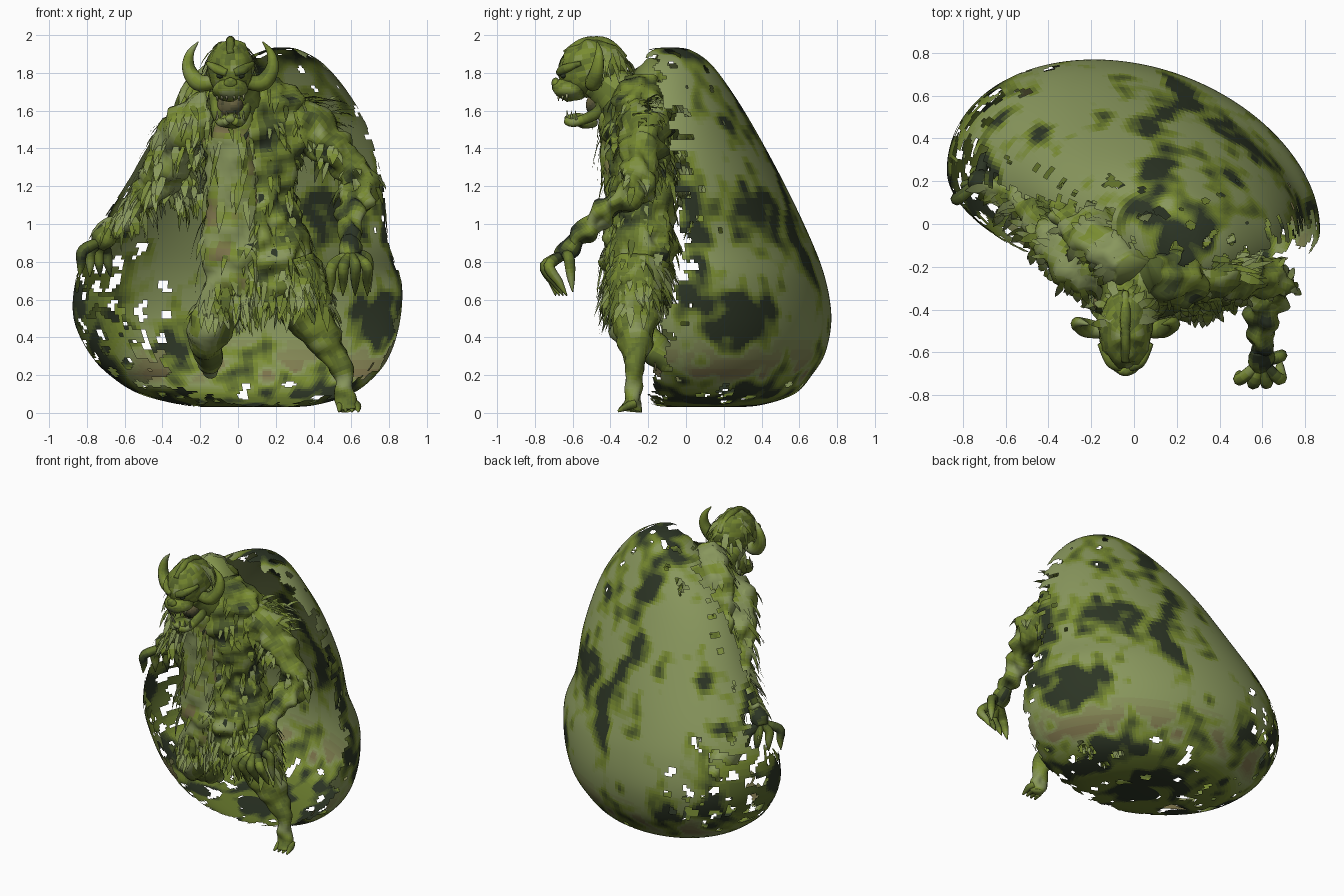
import bpy, bmesh, math, random
from mathutils import Vector, noise, Matrix

if "Cube" in bpy.data.objects:
    bpy.data.objects.remove(bpy.data.objects["Cube"])

random.seed(4)
COLORS = dict(olive=(0.25, 0.31, 0.11), green=(0.19, 0.26, 0.03), moss=(0.10, 0.14, 0.025),
              dark=(0.025, 0.035, 0.018), brown=(0.20, 0.17, 0.07), bone=(0.40, 0.38, 0.22))
SKIN = ['olive', 'green', 'moss', 'green']
MUSCLE = ['dark', 'moss', 'green', 'olive']
FUR = ['olive', 'olive', 'green', 'moss']
MATS = {}
BLEND = 4


def blended(a, b, k):
    """Shared material part way between two base colours"""
    key = a if k == 0 else f'{a}_{b}_{k}'
    if key not in MATS:
        c = [p + (q - p) * k / BLEND for p, q in zip(COLORS[a], COLORS[b])]
        MATS[key] = bpy.data.materials.new(key)
        MATS[key].diffuse_color = (*c, 1)
    return MATS[key]


def spline(pts, t):
    """Catmull-Rom through tuples of any length, t in 0..1"""
    s = t * (len(pts) - 1)
    i = min(int(s), len(pts) - 2)
    f = s - i
    a, b, c, d = (pts[max(0, min(len(pts) - 1, i + k))] for k in (-1, 0, 1, 2))
    return [0.5 * (2 * q + (r - p) * f + (2 * p - 5 * q + 4 * r - w) * f * f
                   + (3 * q - p - 3 * r + w) * f ** 3) for p, q, r, w in zip(a, b, c, d)]


def skin_rings(bm, rings):
    vs = [[bm.verts.new(p) for p in r] for r in rings]
    n = len(vs[0])
    for a, b in zip(vs, vs[1:]):
        for i in range(n):
            bm.faces.new((a[i], a[(i + 1) % n], b[(i + 1) % n], b[i]))
    bm.faces.new(vs[0])
    bm.faces.new(vs[-1])
    bmesh.ops.recalc_face_normals(bm, faces=bm.faces)


def finish(name, bm, palette, scale=9, pick=None):
    """Mesh to object, colours blended per face by noise"""
    me = bpy.data.meshes.new(name)
    top = (len(palette) - 1) * BLEND
    for a, b in zip(palette, palette[1:]):
        for k in range(BLEND):
            me.materials.append(blended(a, b, k))
    me.materials.append(blended(palette[-1], palette[-1], 0))
    for f in bm.faces:
        f.smooth = True
        c = f.calc_center_median()
        v = pick(c) * BLEND if pick else (noise.noise(c * scale) + 0.5) * top
        f.material_index = max(0, min(top, round(v)))
    bm.to_mesh(me)
    bm.free()
    ob = bpy.data.objects.new(name, me)
    bpy.context.collection.objects.link(ob)


def sampled(bm):
    bm.normal_update()
    return [(f.calc_center_median(), f.normal.copy()) for f in bm.faces]


def tube(name, pts, palette=SKIN, sides=14, steps=6, lump=0.0):
    """Loft of ellipses: points are x, y, z, half width, half depth. Returns surface samples"""
    pts = [p if len(p) == 5 else (*p, p[3]) for p in pts]
    n = (len(pts) - 1) * steps
    bm = bmesh.new()
    rings = []
    for k in range(n + 1):
        p = spline(pts, k / n)
        a, b = spline(pts, max(0, k / n - .01)), spline(pts, min(1, k / n + .01))
        t = (Vector(b[:3]) - Vector(a[:3])).normalized()
        u = t.cross(Vector((0.05, 1, 0))).normalized()
        v = u.cross(t)
        ring = []
        for i in range(sides):
            an = math.tau * i / sides
            d = u * math.cos(an) * p[3] + v * math.sin(an) * p[4]
            q = Vector(p[:3]) + d
            ring.append(q + d.normalized() * noise.noise(q * 13) * lump)
        rings.append(ring)
    skin_rings(bm, rings)
    samples = sampled(bm)
    finish(name, bm, palette)
    return samples


def fur(name, samples, count, length, width=0.02, out=0.35, palette=FUR):
    """Tapered hanging locks scattered over surface samples"""
    bm = bmesh.new()
    for _ in range(count):
        p, nrm = random.choice(samples)
        L = length * random.uniform(.5, 1.3)
        d = (Vector((random.uniform(-.3, .3), random.uniform(-.2, .2), -1)) + nrm * out * 2).normalized()
        s = d.cross(nrm + Vector((.01, .02, .03))).normalized() * width * random.uniform(.6, 1.3)
        rows = []
        for t, w in ((0, .7), (.35, 1), (.7, .6)):
            c = p + d * L * t + nrm * L * .2 * t * (1 - t) + Vector((0, 0, -.25 * L * t * t))
            rows.append((bm.verts.new(c - s * w), bm.verts.new(c + s * w)))
        for a, b in zip(rows, rows[1:]):
            bm.faces.new((a[0], a[1], b[1], b[0]))
        bm.faces.new((*rows[-1], bm.verts.new(p + d * L + Vector((0, 0, -.25 * L)))))
    finish(name, bm, palette)


def ball(name, loc, size, palette=SKIN, tilt=0, lump=0.0):
    bm = bmesh.new()
    bmesh.ops.create_uvsphere(bm, u_segments=24, v_segments=16, radius=1)
    for v in bm.verts:
        d = Matrix.Rotation(tilt, 3, 'X') @ Vector([a * b for a, b in zip(v.co, size)])
        v.co = Vector(loc) + d
        v.co += d.normalized() * noise.noise(v.co * 20) * lump
    samples = sampled(bm)
    finish(name, bm, palette, 14)
    return samples


# --- Large open egg-shaped shell: z, left x, right x, back y, centre y, front radius
LEVELS = [(.03, -.08, .22, .22, .12, .12), (.04, -.28, .40, .40, .11, .27), (.10, -.52, .60, .58, .11, .36),
          (.20, -.68, .73, .67, .11, .40), (.32, -.79, .81, .74, .11, .40), (.50, -.87, .86, .77, .11, .40),
          (.70, -.86, .865, .74, .11, .38), (.90, -.79, .80, .67, .08, .35), (1.2, -.60, .77, .53, .05, .3),
          (1.5, -.42, .69, .37, 0, .28), (1.7, -.24, .58, .25, -.04, .25), (1.85, -.02, .45, .14, -.06, .2),
          (1.92, .14, .33, .04, -.08, .12), (1.935, .2, .26, -.04, -.08, .03)]
EDGE = [(-.17,), (-.12,), (-.02,), (-.03,), (-.1,), (-.18,)]
ramp = lambda v, a, b: max(0, min(1, (v - a) / (b - a)))
bm = bmesh.new()
rings = []
for k in range(131):
    z, xl, xr, yb, cy, fr = spline(LEVELS, k / 130)
    cx, rx = (xl + xr) / 2, (xr - xl) / 2
    ring = []
    for i in range(190):
        c, s = math.cos(math.tau * i / 190), math.sin(math.tau * i / 190)
        ry = (yb - .015 - cy) if s > 0 else fr
        ring.append(Vector((cx + rx * c, cy + ry * s - .16 * rx * c, z)))
    rings.append(ring)
skin_rings(bm, rings)
gone = []
for f in bm.faces:
    c = f.calc_center_median()
    d = c.y - spline(EDGE, ramp(c.z, 0, 1.95))[0]
    low = ramp(c.z, .15, .3) * ramp(-c.z, -1.05, -.9)      # open net on the lower left
    net = ramp(-c.x, .2, .5) * low
    d -= .3 * ramp(-c.x, .5, .7) * ramp(c.z, .6, .75) * ramp(-c.z, -1.05, -.95)
    d -= .2 * ramp(-c.x, -.05, .2) * ramp(c.z, .92, 1.0)   # shell stops at the furry back
    ragged = noise.noise(c * 16) * .07
    hole = noise.noise(Vector((c.x * 13 + 5, c.y * 13, c.z * 16)))
    limit = .16 + d * 2.2
    limit = min(limit, .8 - .45 * ramp(c.z, 1.6, 1.85))      # frayed crown
    if c.z < .16:
        limit = min(limit, .42)                             # frayed base
    if c.x < -.05 and c.y < .26:
        limit = min(limit, .3)                              # torn seam along the back
    limit = min(limit, .9 - .74 * net)
    if d < ragged or hole > limit:
        gone.append(f)
bmesh.ops.delete(bm, geom=gone, context='FACES')


def shell_colour(c):
    streak = noise.noise(Vector((c.x * 4.5, c.y * 4, c.z * 2.4))) + .6 * noise.noise(c * 10)
    streak += .12 * ramp(c.x, -.3, .3)
    return 1 - ramp(-c.z, -.42, -.2) + max(0, streak) * 6 + 2.5 * ramp(-c.z, -.2, -.08) \
        + 2 * ramp(-c.x, .5, .75) * ramp(-c.z, -.9, -.6)


finish('shell', bm, ['brown', 'olive', 'green', 'moss', 'dark'], pick=shell_colour)

# --- Torso, shaggy coat and hanging beard
torso = tube('torso', [(.02, -.22, 1.76, .12, .10), (.06, -.23, 1.62, .28, .17), (.09, -.24, 1.42, .27, .18),
                       (.12, -.23, 1.15, .18, .16), (.15, -.24, .9, .23, .18), (.17, -.26, .68, .29, .17),
                       (.17, -.26, .56, .22, .13)], MUSCLE, 48, 12, .06)
fur('torso_fur', [s for s in torso if s[0].z < 1.75], 300, .085, .018, .25, SKIN + ['dark'])
fur('hip_fur', [s for s in torso if .55 < s[0].z < .75], 110, .12, .018, .25)
beard = tube('beard', [(-.03, -.42, 1.6, .09, .05), (-.04, -.38, 1.4, .13, .07), (-.03, -.36, 1.1, .14, .07),
                       (-.04, -.37, .8, .15, .07), (-.05, -.37, .62, .13, .04)], ['olive', 'olive', 'green', 'brown'], 24, 8, .04)
fur('beard_fur', beard, 75, .16, .02, .08)
fur('beard_tips', [s for s in beard if s[0].z < .7], 35, .12, .02, .05)

# --- Furry back that meets the shell on the left side
mantle = tube('mantle', [(.02, -.21, 1.78, .13, .09), (-.08, -.11, 1.66, .2, .12), (-.17, -.02, 1.48, .2, .11),
                         (-.27, .06, 1.3, .16, .08), (-.38, .12, 1.15, .1, .05)], FUR, 30, 8, .05)
fur('mantle_fur', mantle, 190, .1)

# --- Head with open jaw
tube('neck', [(.02, -.22, 1.58, .17), (-.01, -.34, 1.66, .14), (-.04, -.46, 1.76, .11)], SKIN, 16, 6, .03)
skull = ball('skull', (-.04, -.49, 1.825), (.125, .185, .15), lump=.02, tilt=.25)
ball('muzzle', (-.04, -.61, 1.715), (.095, .095, .06), lump=.015)
ball('nose', (-.04, -.69, 1.745), (.035, .022, .03))
ball('jaw', (-.04, -.555, 1.545), (.065, .085, .035), tilt=-.2, lump=.01)
ball('mouth', (-.04, -.47, 1.63), (.07, .06, .07), ['dark', 'brown'])
tube('crest', [(-.04, -.64, 1.9, .02), (-.04, -.54, 1.965, .022), (-.04, -.42, 1.96, .025), (-.04, -.32, 1.88, .015)])
fur('mane', [s for s in skull if s[0].y > -.48], 60, .12, .02)
for side, tag in ((-1, 'left'), (1, 'right')):
    X = lambda d: -.04 + side * d
    tube('horn_' + tag, [(X(.09), -.5, 1.75, .035), (X(.17), -.49, 1.75, .045), (X(.22), -.47, 1.82, .036),
                         (X(.215), -.46, 1.9, .022), (X(.17), -.47, 1.965, .003)], ['olive', 'green', 'moss'], 10)
    tube('brow_' + tag, [(X(.02), -.67, 1.80, .02), (X(.07), -.645, 1.82, .025), (X(.12), -.56, 1.85, .012)])
    ball('eye_' + tag, (X(.055), -.65, 1.785), (.02, .016, .014), ['dark', 'dark'])
    tube('jaw_side_' + tag, [(X(.085), -.44, 1.70, .03), (X(.075), -.46, 1.6, .03), (X(.05), -.58, 1.54, .025),
                             (X(.02), -.635, 1.545, .02)])
    for j in range(3):
        x, y = X(.02 + .025 * j), -.675 + .022 * j
        tube('upper_tooth_' + tag, [(x, y, 1.69, .01), (x, y, 1.65, .002)], ['olive', 'bone'], 6, 2)
        tube('lower_tooth_' + tag, [(x, y + .05, 1.55, .009), (x, y + .045, 1.6, .002)], ['olive', 'bone'], 6, 2)


def hand(tag, wrist, palm, tips, r=.026):
    """Palm and curled clawed fingers"""
    w, p = Vector(wrist), Vector(palm)
    tube('palm_' + tag, [(*w, .045), (*((w + p) / 2), .06), (*p, .045)], MUSCLE, 12, 5, .015)
    for knuckle, tip in tips:
        k, t = Vector(knuckle), Vector(tip)
        tube('finger_' + tag, [(*p.lerp(w, .2), r), (*k, r * 1.15), (*k.lerp(t, .55), r * .85), (*t, .003)], MUSCLE, 8, 5)


# --- Right arm, reaching forward
arm = tube('arm_right', [(.24, -.22, 1.56, .14), (.4, -.22, 1.48, .13), (.55, -.24, 1.34, .095), (.65, -.26, 1.2, .09),
                         (.62, -.38, 1.1, .075), (.585, -.52, .98, .055), (.585, -.6, .9, .045)], MUSCLE, 24, 9, .06)
fur('arm_right_fur', [s for s in arm if s[0].z > 1.15], 45, .08)
hand('right', (.585, -.58, .92), (.6, -.66, .82),
     [((.50 + .06 * i, -.755 + .02 * abs(i - 1.5), .78), (.49 + .065 * i, -.69 + .02 * i, .62)) for i in range(4)]
     + [((.68, -.62, .82), (.70, -.6, .64))])
fur('shoulder_fur', [(Vector((random.uniform(.2, .52), random.uniform(-.25, -.08), random.uniform(1.52, 1.68))),
                      Vector((random.uniform(.2, 1), random.uniform(-.3, .5), .6)).normalized()) for _ in range(45)], 50, .15, .018, .9)

# --- Left arm, swept back against the shell
arm = tube('arm_left', [(-.12, -.22, 1.58, .14), (-.28, -.16, 1.5, .13), (-.37, -.04, 1.32, .11), (-.46, .06, 1.16, .09),
                        (-.57, .13, 1.06, .065), (-.68, .17, .97, .045)], FUR, 24, 8, .05)
fur('arm_left_fur', [s for s in arm if s[0].z > 1.02], 170, .11)
hand('left', (-.67, .17, .98), (-.74, .21, .89),
     [((-.82 + .04 * i, .12 + .06 * i, .86), (-.84 + .055 * i, .13 + .06 * i, .72)) for i in range(4)])

# --- Legs: standing right, bent left
leg = tube('leg_right', [(.26, -.25, .78, .17), (.34, -.27, .6, .15), (.42, -.27, .45, .11), (.5, -.265, .32, .075),
                         (.555, -.27, .18, .048), (.575, -.28, .08, .05), (.585, -.29, .012, .055)], SKIN, 20, 7, .03)
fur('leg_right_fur', [s for s in leg if s[0].z > .55], 90, .1)
for i in range(4):
    tube('toe_right', [(.55 + .022 * i, -.27, .05, .022), (.542 + .03 * i, -.31, .035, .022),
                       (.535 + .034 * i, -.36, .008, .006)], SKIN, 8, 4)
leg = tube('leg_left', [(.02, -.24, .72, .13), (-.1, -.28, .56, .12), (-.16, -.27, .43, .115), (-.16, -.17, .33, .08),
                        (-.15, -.05, .26, .06), (-.15, .02, .22, .03)], FUR, 20, 7, .03)
fur('leg_left_fur', [s for s in leg if s[0].z > .5], 40, .08)

for m in bpy.data.materials:
    if m.users and not m.is_grease_pencil:
        m.use_nodes = True
        m.node_tree.nodes["Principled BSDF"].inputs["Base Color"].default_value = m.diffuse_color
